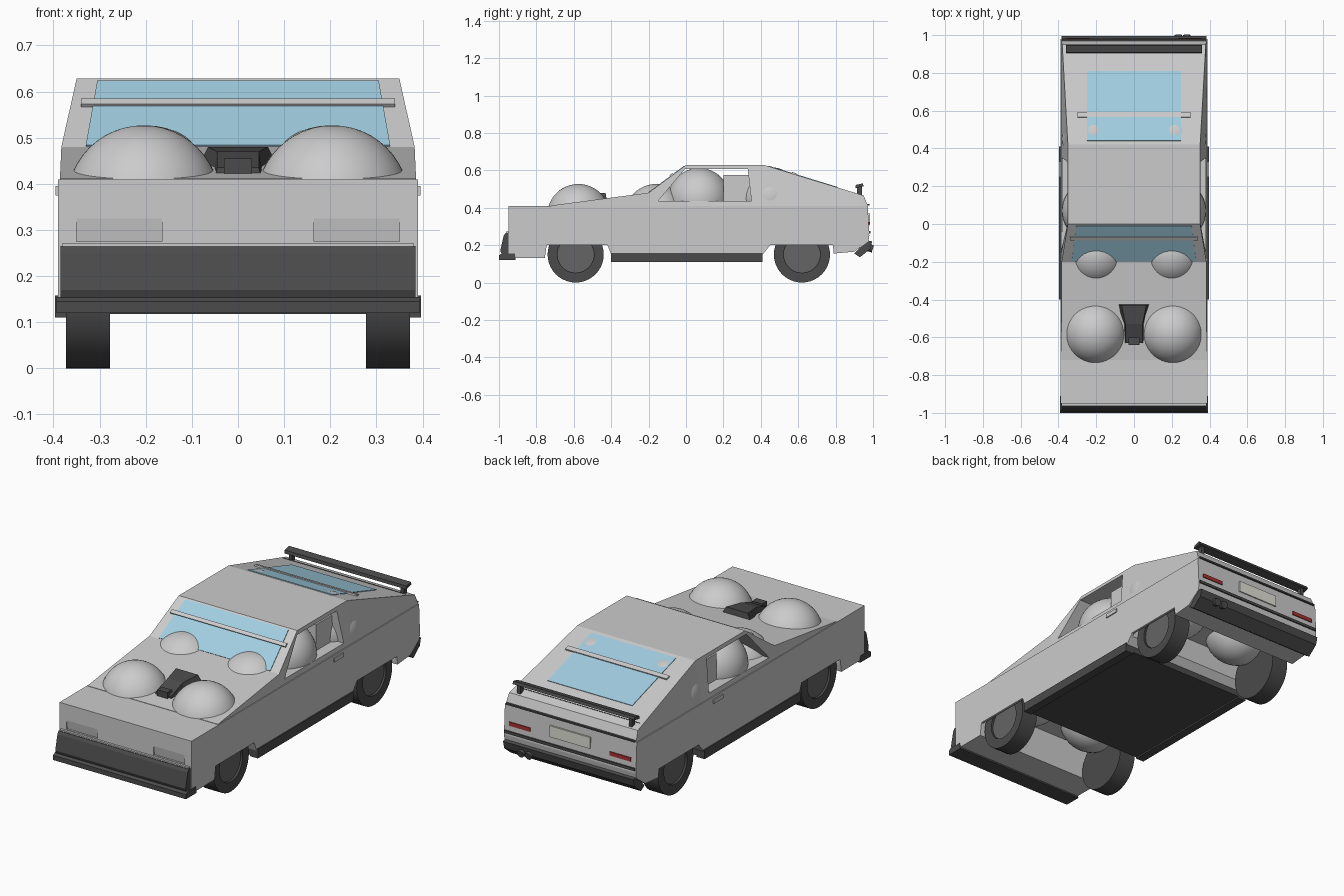
import bpy, bmesh, math
from mathutils import Vector, Matrix

if "Cube" in bpy.data.objects:
    bpy.data.objects.remove(bpy.data.objects["Cube"])


def material(name, rgb):
    m = bpy.data.materials.new(name)
    m.diffuse_color = (*rgb, 1)
    m.use_nodes = True
    m.node_tree.nodes["Principled BSDF"].inputs["Base Color"].default_value = m.diffuse_color
    return m


DARK = material("dark_trim", (0.07, 0.07, 0.07))
RIM = material("wheel_disc", (0.13, 0.13, 0.13))
GLASS = material("blue_glass", (0.36, 0.62, 0.76))
RED = material("red_lamp", (0.4, 0.03, 0.03))
PALE = material("pale_plate", (0.75, 0.75, 0.68))


def finish(name, bm, mat=None):
    bmesh.ops.recalc_face_normals(bm, faces=bm.faces[:])
    me = bpy.data.meshes.new(name)
    bm.to_mesh(me)
    bm.free()
    ob = bpy.data.objects.new(name, me)
    bpy.context.collection.objects.link(ob)
    if mat:
        me.materials.append(mat)
    return ob


def profile(name, pts, x0, x1, mat=None):
    """Side profile of (y, z) points extruded from x0 to x1."""
    bm = bmesh.new()
    f = bm.faces.new([bm.verts.new((x0, y, z)) for y, z in pts])
    r = bmesh.ops.extrude_face_region(bm, geom=[f])
    vs = [v for v in r["geom"] if isinstance(v, bmesh.types.BMVert)]
    bmesh.ops.translate(bm, verts=vs, vec=(x1 - x0, 0, 0))
    return finish(name, bm, mat)


def box(name, x0, x1, y0, y1, z0, z1, mat=None):
    return profile(name, [(y0, z0), (y1, z0), (y1, z1), (y0, z1)], x0, x1, mat)


def loft(name, rings, mat=None):
    """Skin between rings of equal point count, capped at both ends."""
    bm = bmesh.new()
    rs = [[bm.verts.new(p) for p in ring] for ring in rings]
    for a, b in zip(rs, rs[1:]):
        for i in range(len(a)):
            j = (i + 1) % len(a)
            bm.faces.new((a[i], a[j], b[j], b[i]))
    bm.faces.new(rs[0])
    bm.faces.new(rs[-1])
    return finish(name, bm, mat)


def slope_panel(name, a, b, t, mat=None):
    """Thin panel lying on a slope from a to b, each (y, z, half width)."""
    n = Vector((0, a[1] - b[1], b[0] - a[0])).normalized() * t
    ring = lambda o: [Vector((s * w, y, z)) + o
                      for (y, z, w), s in ((a, -1), (a, 1), (b, 1), (b, -1))]
    return loft(name, [ring(-n), ring(n)], mat)


def cylinder(name, r, depth, loc, axis, mat=None, n=32):
    bm = bmesh.new()
    rot = Vector(axis).to_track_quat("Z", "Y").to_matrix().to_4x4()
    bmesh.ops.create_cone(bm, cap_ends=True, segments=n, radius1=r, radius2=r,
                          depth=depth, matrix=Matrix.Translation(loc) @ rot)
    ob = finish(name, bm, mat)
    smooth(ob)
    return ob


def smooth(ob):
    bpy.ops.object.select_all(action="DESELECT")
    ob.select_set(True)
    bpy.context.view_layer.objects.active = ob
    bpy.ops.object.shade_smooth_by_angle(angle=math.radians(35))


def ball(name, x, y, z, r):
    bm = bmesh.new()
    bmesh.ops.create_uvsphere(bm, u_segments=48, v_segments=24, radius=r,
                              matrix=Matrix.Translation((x, y, z)))
    smooth(finish(name, bm))


def cut(ob, cutter):
    cutter.hide_render = True
    m = ob.modifiers.new("cut", "BOOLEAN")
    m.operation, m.object, m.solver = "DIFFERENCE", cutter, "EXACT"
    bpy.context.view_layer.objects.active = ob
    bpy.ops.object.modifier_apply(modifier=m.name)
    bpy.data.objects.remove(cutter)


# Lower body with wheel wells and headlight recesses
body = profile("lower_body", [
    (-.95, .41), (-.95, .13), (-.755, .13), (-.745, .2), (-.42, .2), (-.40, .15),
    (.41, .15), (.45, .2), (.785, .2), (.79, .155), (.9, .165), (.975, .22),
    (.98, .25), (.972, .41)], -.39, .39)
cut(body, box("front_well", -.378, .378, -.75, -.415, .05, .31))
cut(body, box("rear_well", -.378, .378, .44, .788, .05, .31))
for s in (-1, 1):
    x0, x1 = sorted((s * .165, s * .35))
    cut(body, profile("lamp_recess", [(-.97, .275), (-.94, .275), (-.948, .325), (-.97, .325)], x0, x1))

# Upper body: hood, windshield, roof and fastback
stations = [(-.72, .412, .386), (-.2, .48, .383), (0, .628, .35),
            (.42, .628, .35), (.95, .465, .38), (.972, .41, .386)]
upper = loft("cabin", [[(-.386, y, .40), (.386, y, .40), (w, y, z), (-w, y, z)]
                       for y, z, w in stations])
cut(upper, profile("window_cut", [(-.15, .435), (.35, .435), (.33, .608), (-.005, .608)], -.5, .5))
box("rear_seat", -.32, .32, .2, .348, .43, .575)

# Glass and cross bars
slope_panel("windshield", (-.198, .4815, .33), (-.008, .622, .305), .003, GLASS)
slope_panel("windshield_bar", (-.084, .568, .34), (-.068, .58, .34), .007)
rear_z = lambda y: .628 - (y - .42) * .3075
slope_panel("rear_window", (.44, rear_z(.44), .25), (.81, rear_z(.81), .25), .003, GLASS)
slope_panel("rear_window_bar", (.565, rear_z(.565), .30), (.59, rear_z(.59), .30), .008)
slope_panel("trunk_seam", (.9, rear_z(.9), .36), (.903, rear_z(.903), .36), .002, DARK)

# Hood intake between the domes
loft("hood_intake", [
    [(-.055, -.63, .40), (.055, -.63, .40), (.045, -.63, .435), (-.045, -.63, .435)],
    [(-.055, -.53, .41), (.055, -.53, .41), (.045, -.53, .47), (-.045, -.53, .47)],
    [(-.095, -.42, .42), (.095, -.42, .42), (.065, -.43, .48), (-.065, -.43, .48)]], DARK)
box("intake_mouth", -.03, .03, -.64, -.6, .415, .455, DARK)

# Front bumper with lower lip
profile("front_bumper", [(-.985, .15), (-.993, .17), (-.975, .25), (-.965, .265),
                         (-.945, .265), (-.92, .15)], -.385, .385, DARK)
profile("front_lip", [(-1, .12), (-1, .145), (-.985, .155), (-.915, .155), (-.91, .12)],
        -.393, .393, DARK)
box("nose_ledge", -.38, .38, -.962, -.945, .262, .272)

# Tail: bumper, trim stripes, lamps, plate, exhausts
profile("rear_bumper", [(.90, .155), (.93, .135), (.985, .18), (.995, .22), (.97, .225)],
        -.385, .385, DARK)
box("tail_stripe", -.385, .385, .97, .986, .262, .276, DARK)
box("plate", -.12, .12, .965, .983, .31, .37, PALE)
box("rear_top_trim", -.38, .38, .955, .98, .412, .42, DARK)
for s in (-1, 1):
    x0, x1 = sorted((s * .235, s * .36))
    box("tail_lamp", x0, x1, .965, .982, .305, .325, RED)
for x in (.235, .28):
    cylinder("exhaust", .02, .07, (x, .965, .19), (0, 1, -.3), DARK, 16)

# Spoiler on two posts
profile("spoiler", [(.905, .505), (.95, .515), (.945, .53), (.908, .522)], -.36, .36, DARK)

# Underfloor
box("floor_panel", -.36, .36, -.4, .41, .118, .155, DARK)

for s in (-1, 1):
    side = "right" if s > 0 else "left"
    x0, x1 = sorted((s * .32, s * .34))
    box(side + "_spoiler_post", x0, x1, .915, .94, .46, .515, DARK)
    x0, x1 = sorted((s * .35, s * .397))
    box(side + "_sill", x0, x1, -.4, .41, .11, .158, DARK)
    x0, x1 = sorted((s * .385, s * .396))
    box(side + "_door_handle", x0, x1, .25, .33, .375, .395)

    # Wheels with recessed-looking discs
    for end, y in (("front", -.59), ("rear", .62)):
        tyre = cylinder(f"{side}_{end}_tyre", .15, .095, (s * .325, y, .15), (1, 0, 0), DARK, 40)
        cut(tyre, cylinder("rim_cut", .098, .04, (s * .375, y, .15), (1, 0, 0), n=40))
        smooth(tyre)
        cylinder(f"{side}_{end}_disc", .096, .02, (s * .352, y, .15), (1, 0, 0), RIM, 40)

    # Large balls pushing through the hood, cabin and wheel wells
    for name, x, y, z in (("hood_ball", .205, -.575, .36), ("dash_ball", .2, -.16, .36),
                          ("cabin_ball", .214, .07, .445), ("rear_cabin_ball", .214, .45, .45),
                          ("trunk_ball", .2, .58, .36)):
        ball(f"{side}_{name}", s * x, y, z, .167)
